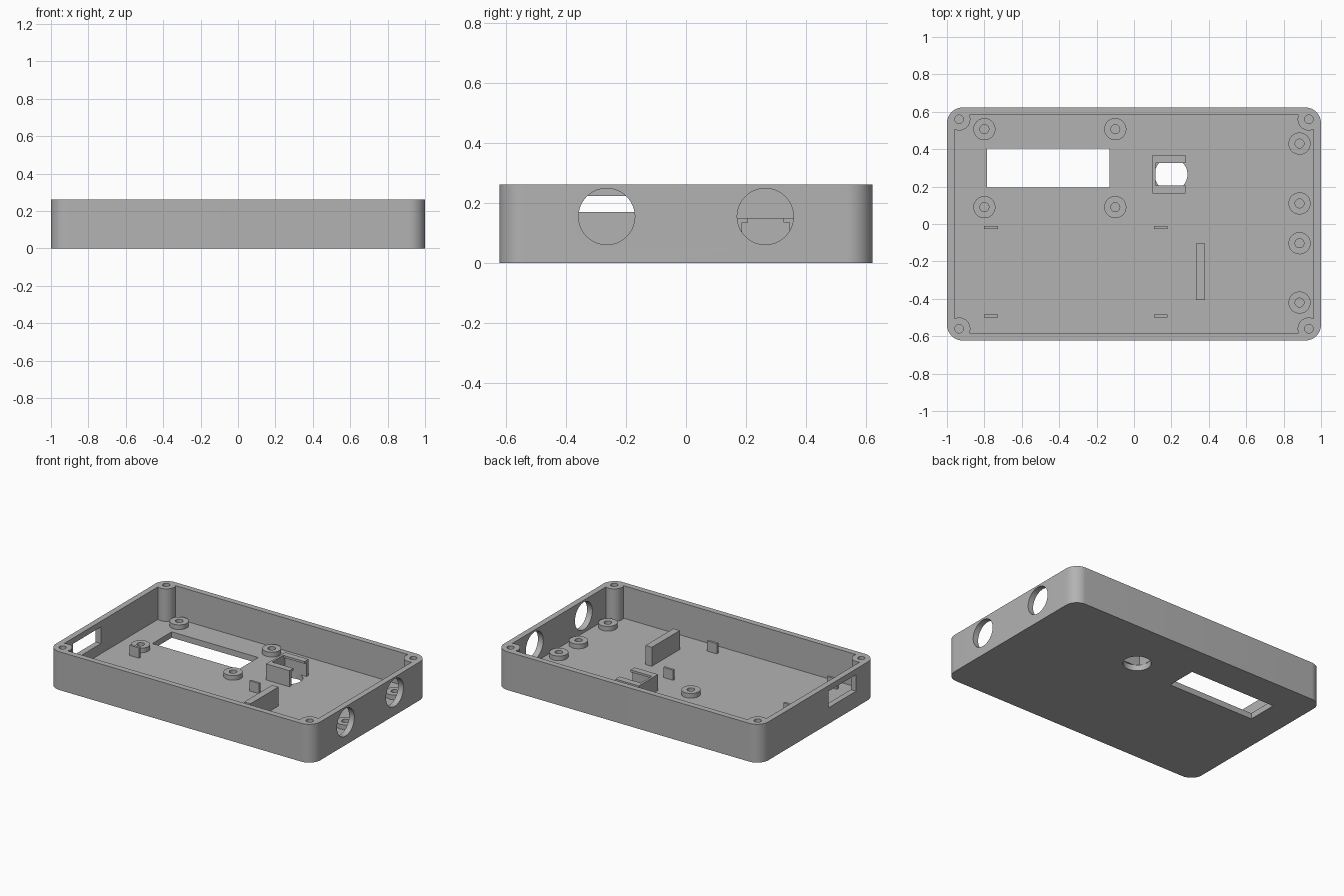
import bpy
import bmesh
from math import cos, sin, pi

if "Cube" in bpy.data.objects:
    bpy.data.objects.remove(bpy.data.objects["Cube"], do_unlink=True)

grey = bpy.data.materials.new("light grey plastic")
grey.use_nodes = True
grey.diffuse_color = (0.45, 0.45, 0.45, 1)
grey.node_tree.nodes["Principled BSDF"].inputs["Base Color"].default_value = (0.45, 0.45, 0.45, 1)

HX, HY, H = 1.0, 0.623, 0.262      # half sizes and height
WALL, FLOOR = 0.04, 0.04


def prism(name, outline, z0, z1):
    """Extrude a counter-clockwise outline from z0 to z1."""
    bm = bmesh.new()
    base = bm.faces.new([bm.verts.new((x, y, z0)) for x, y in outline])
    top = bmesh.ops.extrude_face_region(bm, geom=[base])["geom"]
    moved = [v for v in top if isinstance(v, bmesh.types.BMVert)]
    bmesh.ops.translate(bm, verts=moved, vec=(0, 0, z1 - z0))
    bmesh.ops.recalc_face_normals(bm, faces=bm.faces)
    mesh = bpy.data.meshes.new(name)
    bm.to_mesh(mesh)
    bm.free()
    mesh.materials.append(grey)
    ob = bpy.data.objects.new(name, mesh)
    bpy.context.collection.objects.link(ob)
    return ob


def box(name, x0, x1, y0, y1, z0, z1):
    return prism(name, [(x0, y0), (x1, y0), (x1, y1), (x0, y1)], z0, z1)


def cylinder(name, x, y, r, z0, z1, n=48):
    ring = [(x + r * cos(2 * pi * i / n), y + r * sin(2 * pi * i / n)) for i in range(n)]
    return prism(name, ring, z0, z1)


def rounded(hx, hy, r, n=12):
    pts = []
    for q, (sx, sy) in enumerate([(1, 1), (-1, 1), (-1, -1), (1, -1)]):
        for i in range(n + 1):
            a = (q + i / n) * pi / 2
            pts.append((sx * (hx - r) + r * cos(a), sy * (hy - r) + r * sin(a)))
    return pts


def cut(target, cutters):
    """Subtract the cutters from the target and discard them."""
    for c in cutters:
        mod = target.modifiers.new("cut", "BOOLEAN")
        mod.operation, mod.solver, mod.object = "DIFFERENCE", "EXACT", c
        bpy.context.view_layer.objects.active = target
        bpy.ops.object.modifier_apply(modifier=mod.name)
        bpy.data.objects.remove(c, do_unlink=True)


def smooth(ob):
    bpy.ops.object.select_all(action="DESELECT")
    ob.select_set(True)
    bpy.context.view_layer.objects.active = ob
    bpy.ops.object.shade_smooth_by_angle(angle=0.6)


# Tray with corner posts left standing inside the cavity
corners = [(sx * 0.935, sy * 0.56) for sx in (-1, 1) for sy in (-1, 1)]
tray = prism("enclosure_tray", rounded(HX, HY, 0.085), 0, H)
cavity = box("cavity", -HX + WALL, HX - WALL, -HY + WALL, HY - WALL, FLOOR, H + 0.1)
cut(cavity, [cylinder("post", x, y, 0.06, 0, H + 0.2) for x, y in corners])
cut(tray, [cavity])
cut(tray, [cylinder("screw_hole", x, y, 0.023, 0.06, H + 0.1, 32) for x, y in corners])

# Display opening, round floor hole and connector slot
cut(tray, [
    box("display_opening", -0.785, -0.13, 0.195, 0.405, -0.1, 0.1),
    cylinder("floor_hole", 0.198, 0.265, 0.088, -0.1, 0.1),
    box("connector_slot", -1.1, -0.9, -0.41, -0.11, 0.11, 0.223),
])

# Two round ports in the end wall
for y in (-0.265, 0.265):
    port = cylinder("port", 0, 0, 0.094, -0.1, 0.1, 64)
    port.rotation_euler = (0, pi / 2, 0)
    port.location = (HX, y, 0.155)
    bpy.context.view_layer.update()
    cut(tray, [port])
smooth(tray)

# Ring standoffs on the floor
spots = [(x, y) for x in (-0.8, -0.1) for y in (0.09, 0.507)]
spots += [(0.885, y) for y in (0.43, 0.11, -0.103, -0.42)]
for x, y in spots:
    ring = cylinder("standoff", x, y, 0.059, FLOOR - 0.005, 0.072)
    cut(ring, [cylinder("bore", x, y, 0.024, FLOOR + 0.001, 0.2, 32)])
    smooth(ring)

# Small locating tabs for the circuit board
for x in (-0.765, 0.143):
    for y in (-0.02, -0.493):
        box("board_tab", x - 0.037, x + 0.037, y - 0.008, y + 0.008, FLOOR - 0.005, 0.11)

# Upright stop plate
box("stop_plate", 0.332, 0.38, -0.407, -0.105, FLOOR - 0.005, 0.17)

# Three-sided holder over the floor hole, with inward lips at the top
box("holder_back", 0.098, 0.114, 0.163, 0.37, FLOOR, 0.15)
for side in (-1, 1):
    for name, near, far, z0 in (("holder_side", 0.08, 0.1035, FLOOR), ("holder_lip", 0.06, 0.0805, 0.135)):
        ya, yb = sorted((0.2665 + side * near, 0.2665 + side * far))
        box(name, 0.113, 0.275, ya, yb, z0, 0.15)
